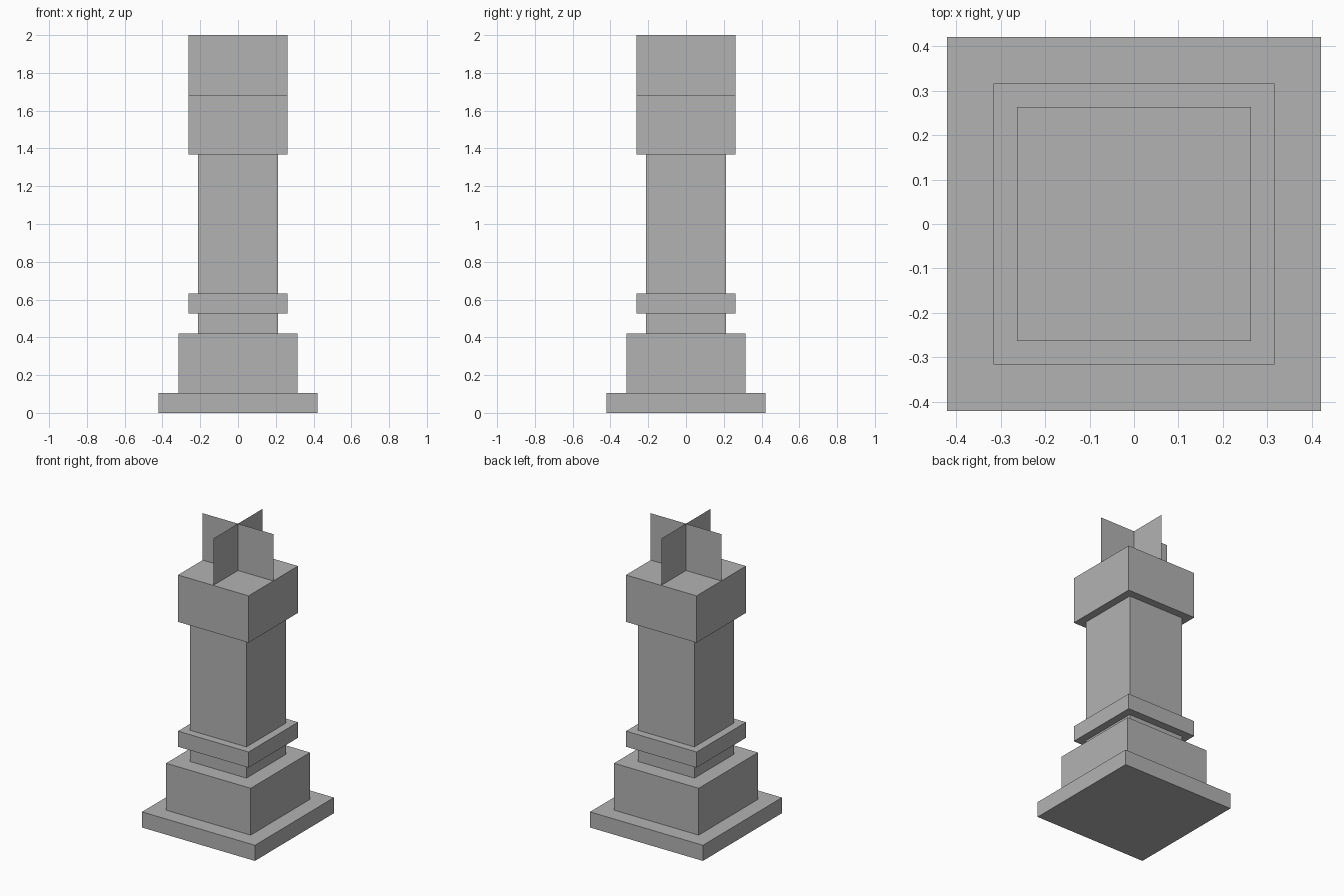
import bpy
import bmesh
from mathutils import Matrix
from math import pi

cube = bpy.data.objects.get("Cube")
if cube:
    bpy.data.objects.remove(cube, do_unlink=True)

U = 2 / 19  # one grid step; the whole column is 19 steps tall

stone = bpy.data.materials.new("grey_stone")
stone.use_nodes = True
grey = (0.45, 0.45, 0.45, 1)
stone.diffuse_color = grey
stone.node_tree.nodes["Principled BSDF"].inputs["Base Color"].default_value = grey


def add_object(name, bm):
    mesh = bpy.data.meshes.new(name)
    bm.to_mesh(mesh)
    bm.free()
    mesh.materials.append(stone)
    obj = bpy.data.objects.new(name, mesh)
    bpy.context.collection.objects.link(obj)


def block(name, width, bottom, top):
    bm = bmesh.new()
    bmesh.ops.create_cube(bm, size=U)
    bmesh.ops.scale(bm, vec=(width, width, top - bottom), verts=bm.verts)
    bmesh.ops.translate(bm, vec=(0, 0, U * (bottom + top) / 2), verts=bm.verts)
    add_object(name, bm)


def upright_panel(name, width, bottom, top, angle):
    # Single flat sheet standing on edge, turned about the column axis
    bm = bmesh.new()
    bmesh.ops.create_grid(bm, x_segments=1, y_segments=1, size=U / 2)
    bmesh.ops.scale(bm, vec=(width, top - bottom, 1), verts=bm.verts)
    bmesh.ops.transform(bm, matrix=Matrix.Rotation(angle, 4, "Z")
                        @ Matrix.Rotation(pi / 2, 4, "X"), verts=bm.verts)
    bmesh.ops.translate(bm, vec=(0, 0, U * (bottom + top) / 2), verts=bm.verts)
    add_object(name, bm)


# Stacked square blocks: width, bottom and top in grid steps
block("base_slab", 8, 0, 1)
block("plinth", 6, 1, 4)
block("neck", 4, 4, 5)
block("collar", 5, 5, 6)
block("shaft", 4, 6, 13)
block("capital", 5, 13, 16)

# Crossed thin panels on top
upright_panel("crossing_panel_wide", 5, 16, 19, 0)
upright_panel("crossing_panel_deep", 5, 16, 19, pi / 2)
